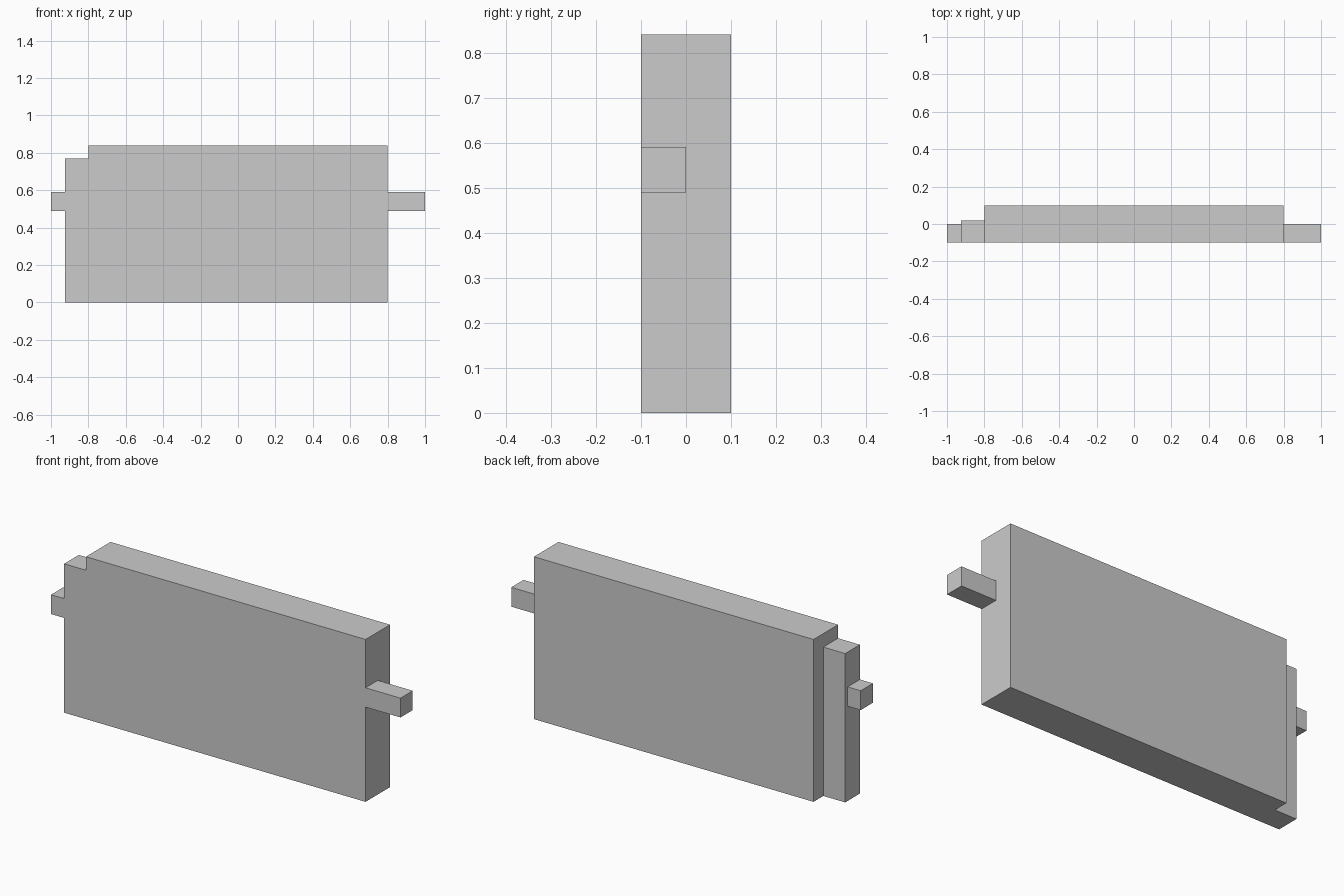
import bpy

if "Cube" in bpy.data.objects:
    bpy.data.objects.remove(bpy.data.objects["Cube"])


def box(name, x, y, z):
    """Add a box from its (min, max) extents on each axis."""
    spans = (x, y, z)
    bpy.ops.mesh.primitive_cube_add(size=1, location=[(a + b) / 2 for a, b in spans])
    obj = bpy.context.object
    obj.name = name
    obj.scale = [b - a for a, b in spans]
    bpy.ops.object.transform_apply(location=False, rotation=False, scale=True)
    return obj


# Main slab
box("panel", (-0.8, 0.8), (-0.1, 0.1), (0, 0.84))

# Upright posts: the left one projects past the slab, the right one is sunk into it
for name, x0 in (("left_post", -0.925), ("right_post", 0.59)):
    box(name, (x0, x0 + 0.2), (-0.1, 0.02), (0, 0.77))

# Horizontal bar running through the slab and out of both ends
box("cross_bar", (-1, 1), (-0.1, 0), (0.49, 0.59))
